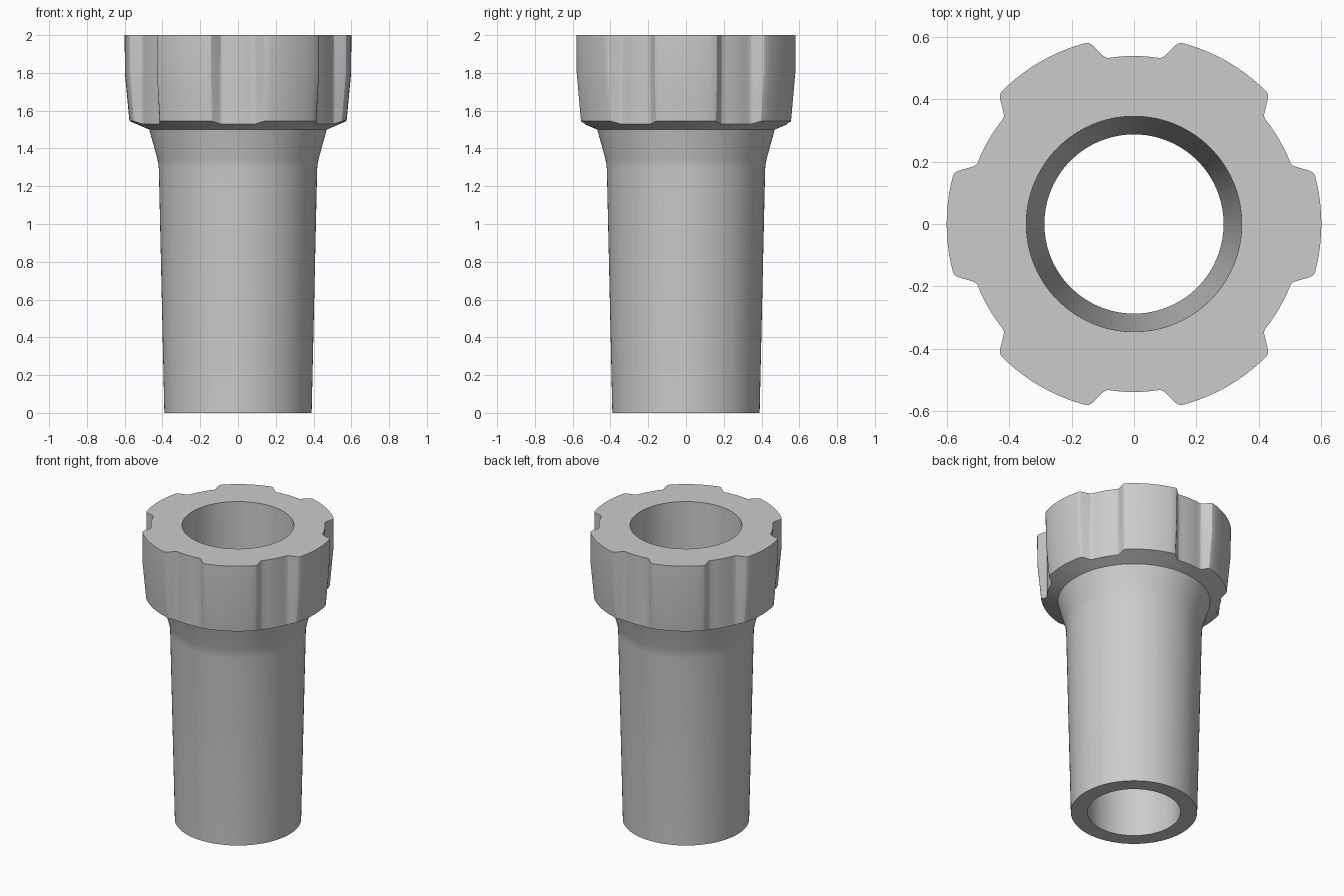
import bpy
import bmesh
from math import cos, sin, radians

cube = bpy.data.objects.get("Cube")
if cube:
    bpy.data.objects.remove(cube, do_unlink=True)

# Plain grey material
grey = bpy.data.materials.new("plain grey")
grey.use_nodes = True
colour = (0.6, 0.6, 0.6, 1.0)
grey.diffuse_color = colour
grey.node_tree.nodes["Principled BSDF"].inputs["Base Color"].default_value = colour

# Grip notch: (degrees from the notch centre, share of full lobe height)
FLOOR = 0.538
NECK_R, NECK_Z = 0.47, 1.5
SLOPE = 0.045 / 0.105
WALL = [(8.8, 0), (9.7, 0.05), (10.5, 0.18), (13.1, 0.8), (13.9, 0.94), (15, 1)]
half = [(0, 0), (3, 0), (6, 0)] + WALL + [(18, 1), (21, 1), (24, 1), (27, 1)]
sector = half + [(30, 1)] + [(60 - a, t) for a, t in reversed(half[1:])]
samples = [(radians(30 + 60 * k + a), t) for k in range(6) for a, t in sector]

bm = bmesh.new()


def ring(shape):
    """Ring of vertices; shape(t) gives radius and height for each sample."""
    verts = []
    for angle, t in samples:
        r, z = shape(t)
        verts.append(bm.verts.new((r * cos(angle), r * sin(angle), z)))
    return verts


def circle(r, z):
    return ring(lambda t: (r, z))


def lobed(outer, z=None):
    """Lobed ring; without a height it lies on the conical underside."""
    def shape(t):
        r = FLOOR + t * (outer - FLOOR)
        return r, NECK_Z + (r - NECK_R) * SLOPE if z is None else z
    return ring(shape)


# Tapered bore, foot, shank, flared neck, conical underside and lobed collar
rings = [circle(0.345, 2), circle(0.287, 0), circle(0.39, 0),
         circle(0.419, 1.29), circle(0.422, 1.32), circle(0.428, 1.35),
         circle(NECK_R, NECK_Z), lobed(0.575), lobed(0.599, 1.8), lobed(0.6, 2)]
n = len(samples)
for low, high in zip(rings, rings[1:] + rings[:1]):
    for i in range(n):
        j = (i + 1) % n
        bm.faces.new((low[i], low[j], high[j], high[i]))
bmesh.ops.recalc_face_normals(bm, faces=bm.faces)

mesh = bpy.data.meshes.new("collared_tube")
bm.to_mesh(mesh)
bm.free()
mesh.materials.append(grey)
tube = bpy.data.objects.new("collared_tube", mesh)
bpy.context.collection.objects.link(tube)

bpy.ops.object.select_all(action="DESELECT")
tube.select_set(True)
bpy.context.view_layer.objects.active = tube
bpy.ops.object.shade_smooth_by_angle(angle=radians(25))
